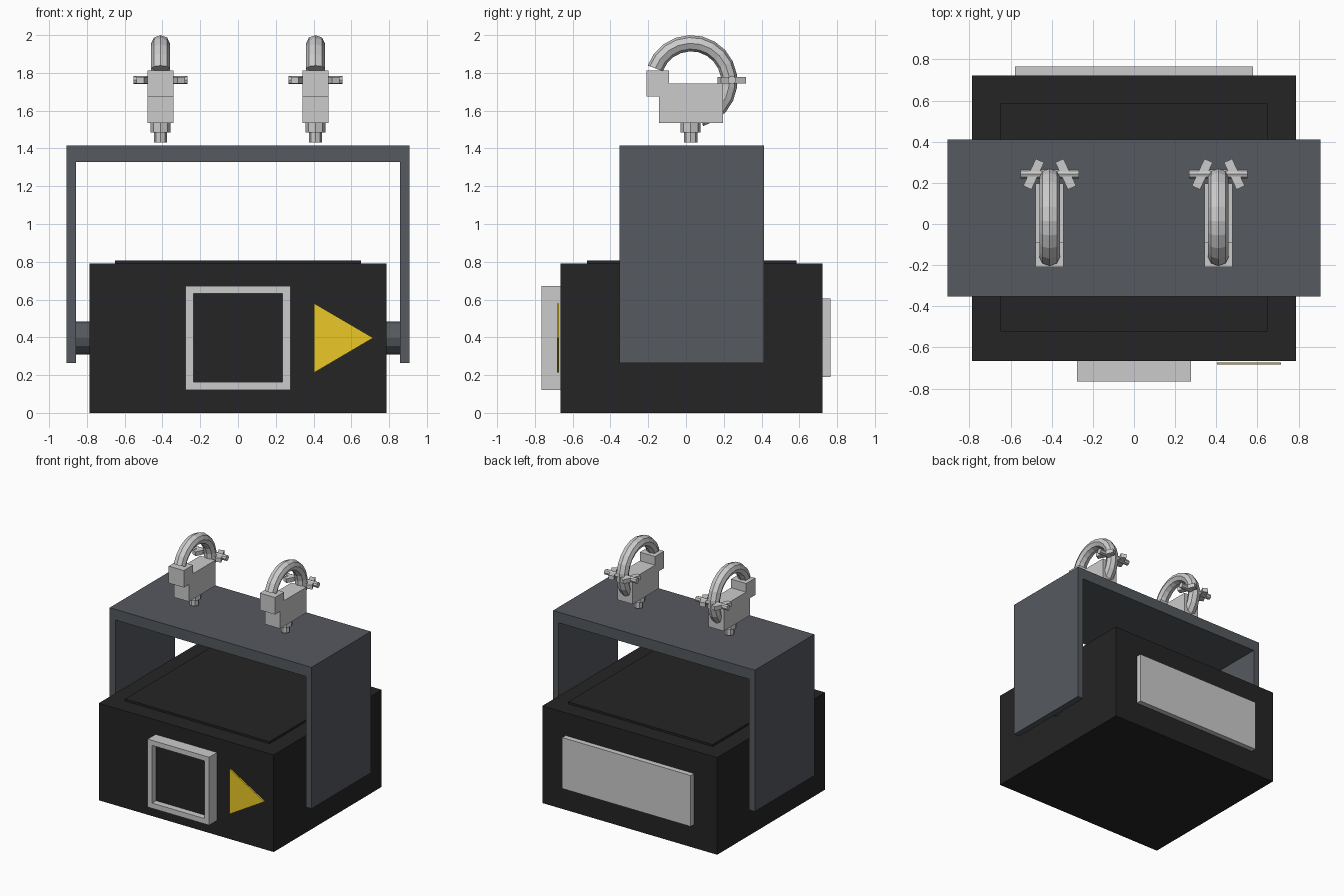
import bpy, bmesh
from math import sin, cos, pi, radians
from mathutils import Matrix, Vector

if "Cube" in bpy.data.objects:
    bpy.data.objects.remove(bpy.data.objects["Cube"])


def material(name, rgb):
    m = bpy.data.materials.new(name)
    m.diffuse_color = (*rgb, 1)
    m.use_nodes = True
    m.node_tree.nodes["Principled BSDF"].inputs["Base Color"].default_value = m.diffuse_color
    return m


BLACK = material("black_paint", (0.018, 0.018, 0.019))
STEEL = material("dark_steel", (0.092, 0.1, 0.113))
YELLOW = material("warning_yellow", (0.83, 0.58, 0.02))


def finish(name, bm, mat=None):
    bmesh.ops.recalc_face_normals(bm, faces=bm.faces)
    me = bpy.data.meshes.new(name)
    bm.to_mesh(me)
    bm.free()
    ob = bpy.data.objects.new(name, me)
    bpy.context.collection.objects.link(ob)
    if mat:
        me.materials.append(mat)
    return ob


def box(name, x, y, z, mat=None, turn=0):
    bm = bmesh.new()
    mid = Vector(((x[0] + x[1]) / 2, (y[0] + y[1]) / 2, (z[0] + z[1]) / 2))
    size = (x[1] - x[0], y[1] - y[0], z[1] - z[0], 1)
    mtx = Matrix.Translation(mid) @ Matrix.Rotation(turn, 4, 'Z') @ Matrix.Diagonal(size)
    bmesh.ops.create_cube(bm, size=1, matrix=mtx)
    return finish(name, bm, mat)


def prism(name, pts, axis, a, b, mat=None):
    """Extrude a profile (the two other coordinates) along x or y from a to b."""
    bm = bmesh.new()
    place = (lambda p: (a, p[0], p[1])) if axis == 'x' else (lambda p: (p[0], a, p[1]))
    face = bm.faces.new([bm.verts.new(place(p)) for p in pts])
    new = bmesh.ops.extrude_face_region(bm, geom=[face])["geom"]
    step = Vector((b - a, 0, 0)) if axis == 'x' else Vector((0, b - a, 0))
    bmesh.ops.translate(bm, vec=step, verts=[v for v in new if isinstance(v, bmesh.types.BMVert)])
    return finish(name, bm, mat)


def rod(name, centre, radius, length, sides, axis='z', mat=None):
    bm = bmesh.new()
    rot = Matrix.Rotation(pi / 2, 4, 'Y') if axis == 'x' else Matrix()
    bmesh.ops.create_cone(bm, cap_ends=True, segments=sides, radius1=radius, radius2=radius,
                          depth=length, matrix=Matrix.Translation(centre) @ rot)
    return finish(name, bm, mat)


def hook(name, cx, cy, cz, major, minor, start, end, steps=14, sides=8):
    bm = bmesh.new()
    rings = []
    for i in range(steps + 1):
        t = radians(start + (end - start) * i / steps)
        ring = []
        for k in range(sides):
            u = 2 * pi * k / sides
            r = major + minor * cos(u)
            ring.append(bm.verts.new((cx + 1.15 * minor * sin(u), cy + r * cos(t), cz + r * sin(t))))
        rings.append(ring)
    for p, q in zip(rings, rings[1:]):
        for k in range(sides):
            n = (k + 1) % sides
            bm.faces.new((p[k], p[n], q[n], q[k]))
    bm.faces.new(rings[0])
    bm.faces.new(rings[-1])
    return finish(name, bm)


# Housing with raised lid and rear panel
box("housing", (-0.787, 0.787), (-0.665, 0.723), (0, 0.79), BLACK)
box("top_lid", (-0.65, 0.65), (-0.523, 0.585), (0.78, 0.807), BLACK)
box("rear_panel", (-0.578, 0.578), (0.71, 0.766), (0.19, 0.605))

# Square lens frame and recessed lens
W, I = 0.277, 0.236
for s, side in ((-1, "left"), (1, "right")):
    box("lens_frame_" + side, sorted((s * I, s * W)), (-0.766, -0.66), (0.12, 0.673))
box("lens_frame_bottom", (-I, I), (-0.766, -0.66), (0.12, 0.163))
box("lens_frame_top", (-I, I), (-0.766, -0.66), (0.632, 0.673))
box("lens", (-I, I), (-0.715, -0.66), (0.163, 0.632), BLACK)

# Warning triangle
prism("warning_triangle", [(0.403, 0.213), (0.716, 0.397), (0.403, 0.58)],
      'y', -0.684, -0.673, YELLOW)

# Hanging yoke with pivots
prism("yoke", [(-0.908, 0.265), (-0.857, 0.265), (-0.857, 1.328), (0.857, 1.328),
               (0.857, 0.265), (0.908, 0.265), (0.908, 1.415), (-0.908, 1.415)],
      'y', -0.352, 0.412, STEEL)
for s, side in ((-1, "left"), (1, "right")):
    rod("yoke_pivot_" + side, (s * 0.82, 0.03, 0.397), 0.088, 0.09, 12, 'x', STEEL)

# Hook clamps
for s, side in ((-1, "left"), (1, "right")):
    cx = s * 0.41
    prism("clamp_block_" + side,
          [(-0.143, 1.535), (0.197, 1.535), (0.197, 1.743), (-0.09, 1.743),
           (-0.09, 1.813), (-0.208, 1.813), (-0.208, 1.675), (-0.143, 1.675)],
          'x', cx - 0.068, cx + 0.068)
    hook("clamp_hook_" + side, cx, 0.027, 1.755, 0.202, 0.043, 160, -75)
    rod("clamp_nut_" + side, (cx, 0.025, 1.51), 0.053, 0.052, 8)
    rod("clamp_bolt_" + side, (cx, 0.025, 1.46), 0.035, 0.056, 8)
    # Cross pin with two angled wings
    rod("clamp_pin_" + side, (cx, 0.243, 1.762), 0.022, 0.286, 8, 'x')
    for w, wing in ((-1, "a"), (1, "b")):
        wx = cx + w * 0.078
        box(f"pin_wing_{side}_{wing}", (wx - 0.022, wx + 0.022), (0.17, 0.315),
            (1.745, 1.779), turn=w * radians(25))
